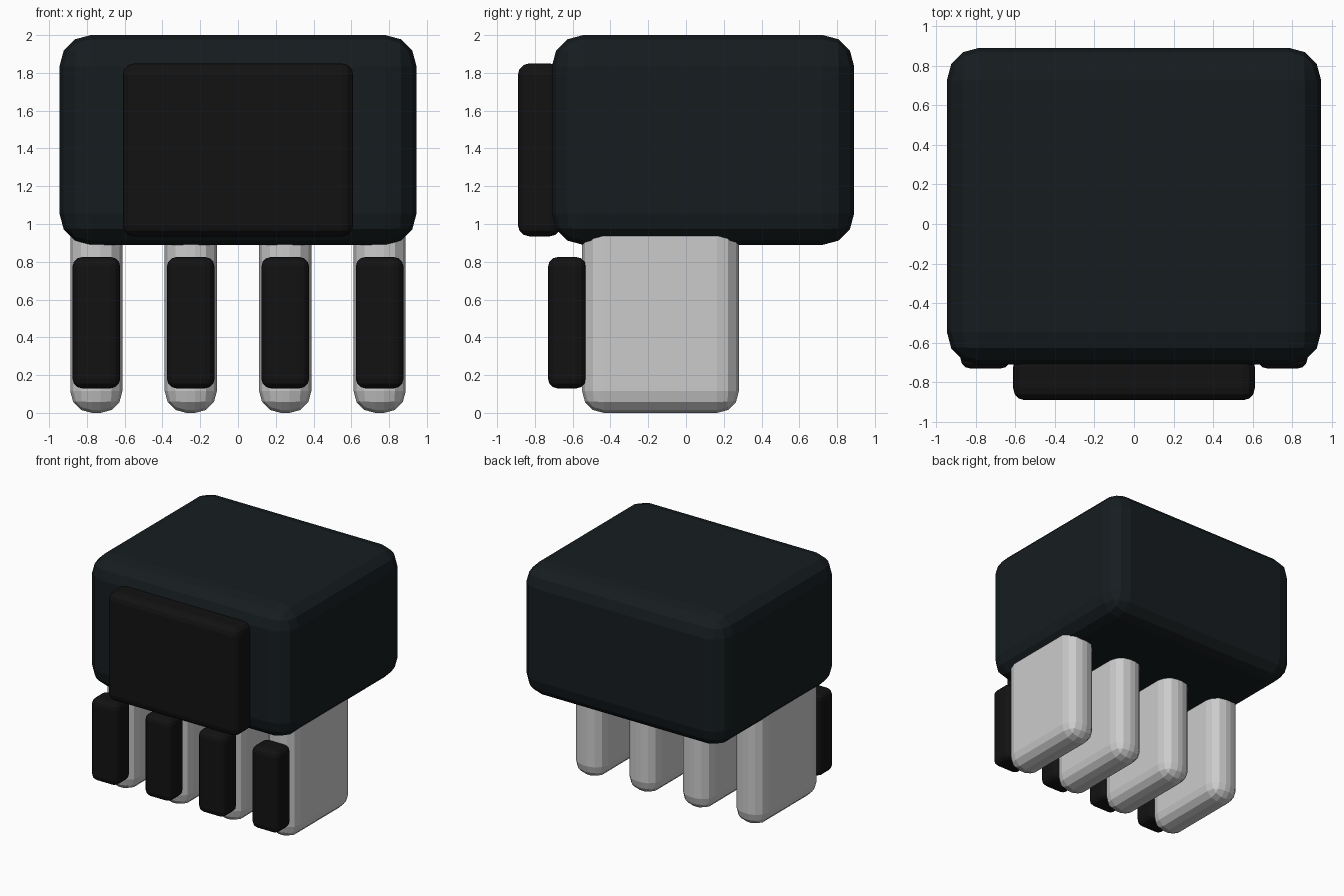
import bpy

if "Cube" in bpy.data.objects:
    bpy.data.objects.remove(bpy.data.objects["Cube"])


def material(name, color):
    m = bpy.data.materials.new(name)
    m.diffuse_color = (*color, 1)
    m.use_nodes = True
    m.node_tree.nodes["Principled BSDF"].inputs["Base Color"].default_value = m.diffuse_color
    return m


def rounded_box(name, lo, hi, radius, mat=None):
    """Box between two corners with three-segment rounded edges."""
    centre = [(a + b) / 2 for a, b in zip(lo, hi)]
    bpy.ops.mesh.primitive_cube_add(size=1, location=centre)
    ob = bpy.context.object
    ob.name = name
    ob.scale = [b - a for a, b in zip(lo, hi)]
    bpy.ops.object.transform_apply(location=False, rotation=False, scale=True)
    bevel = ob.modifiers.new("rounding", 'BEVEL')
    bevel.width = radius
    bevel.segments = 3
    if mat:
        ob.data.materials.append(mat)
    return ob


dark = material("dark_slate", (0.008, 0.012, 0.014))
black = material("black", (0.006, 0.006, 0.006))

# Main block and the raised plate on its front
rounded_box("body", (-0.945, -0.71, 0.89), (0.945, 0.89, 2.0), 0.165, dark)
rounded_box("front_plate", (-0.61, -0.89, 0.935), (0.61, -0.66, 1.85), 0.06, black)

# Four legs, each with a pad on the front
for i, x in enumerate((-0.75, -0.25, 0.25, 0.75), 1):
    rounded_box(f"leg_{i}", (x - 0.138, -0.55, 0.0), (x + 0.138, 0.28, 1.1), 0.115)
    rounded_box(f"leg_pad_{i}", (x - 0.126, -0.73, 0.13), (x + 0.126, -0.53, 0.825), 0.05, black)
